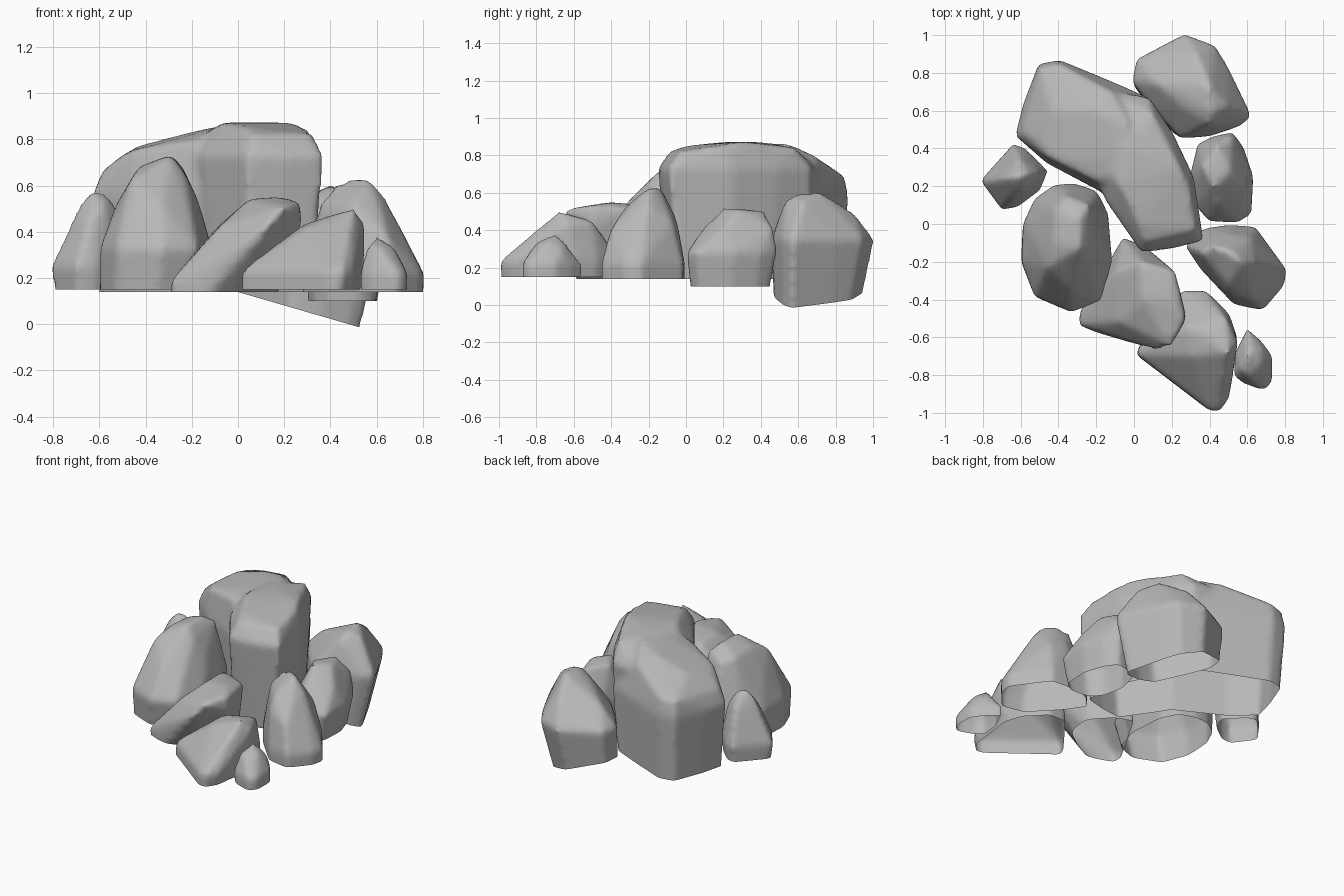
import bpy
import bmesh
from mathutils import Vector

default_cube = bpy.data.objects.get("Cube")
if default_cube:
    bpy.data.objects.remove(default_cube, do_unlink=True)

# One stone grey for every boulder
stone = bpy.data.materials.new("stone_grey")
stone.use_nodes = True
grey = (0.48, 0.48, 0.48, 1)
stone.diffuse_color = grey
shader = stone.node_tree.nodes["Principled BSDF"]
shader.inputs["Base Color"].default_value = grey
shader.inputs["Roughness"].default_value = 0.9


def add_lump(bm, outline, base, shoulder, crown, taper, lean):
    """Convex block: tapered foot, full outline at the shoulder, crown on top."""
    centre = sum((Vector(p) for p in outline), Vector((0, 0))) / len(outline)
    swell = 1.03
    points = []
    for p in outline:
        offset = (Vector(p) - centre) * swell
        foot = centre + offset * taper + Vector(lean)
        points.append(Vector((foot.x, foot.y, base - 0.08)))
        points.append((centre + offset).to_3d() + Vector((0, 0, shoulder)))
    for x, y, z in crown:
        points.append(Vector((x, y, z + 0.012)))
    verts = [bm.verts.new(p) for p in points]
    result = bmesh.ops.convex_hull(bm, input=verts)
    spare = {v for v in result["geom_interior"] + result["geom_unused"]
             if isinstance(v, bmesh.types.BMVert)}
    bmesh.ops.delete(bm, geom=list(spare), context="VERTS")


def make_rock(name, base, lumps, tilt=0.0, pivot_x=0.0):
    """Fuse lumps, soften the edges and trim the open underside."""
    bm = bmesh.new()
    for lump in lumps:
        add_lump(bm, lump["outline"], base, lump["shoulder"], lump["crown"],
                 lump.get("taper", 1), lump.get("lean", (0, 0)))
    bmesh.ops.recalc_face_normals(bm, faces=bm.faces)
    mesh = bpy.data.meshes.new(name)
    bm.to_mesh(mesh)
    bm.free()
    rock = bpy.data.objects.new(name, mesh)
    bpy.context.collection.objects.link(rock)

    remesh = rock.modifiers.new("fuse", "REMESH")
    remesh.mode = "VOXEL"
    remesh.voxel_size = 0.02
    soften = rock.modifiers.new("soften", "SMOOTH")
    soften.factor = 0.5
    soften.iterations = 7
    graph = bpy.context.evaluated_depsgraph_get()
    worn = bpy.data.meshes.new_from_object(rock.evaluated_get(graph))
    rock.modifiers.clear()
    rock.data = worn
    bpy.data.meshes.remove(mesh)
    worn.name = name

    bm = bmesh.new()
    bm.from_mesh(worn)
    bmesh.ops.bisect_plane(bm, geom=bm.verts[:] + bm.edges[:] + bm.faces[:],
                           plane_co=(pivot_x, 0, base), plane_no=(tilt, 0, 1),
                           clear_inner=True)
    for face in bm.faces:
        face.smooth = True
        face.material_index = 0
    bm.to_mesh(worn)
    bm.free()
    worn.materials.clear()
    worn.materials.append(stone)


# Tall bent boulder made of a front block and a lower back block
front_block = dict(
    outline=[(.04, -.14), (.2, -.12), (.36, -.08), (.31, .25), (.2, .48),
             (.08, .66), (-.15, .7), (-.28, .42), (-.14, .12)],
    shoulder=.73, taper=.85,
    crown=[(.06, -.09, .81), (.32, -.03, .81), (.29, .2, .84), (.24, .3, .86),
           (.1, .58, .83), (-.05, .4, .86), (-.07, .2, .86), (.03, 0, .84)])
back_block = dict(
    outline=[(-.5, .84), (-.39, .86), (-.1, .74), (.08, .66), (.08, .4),
             (-.14, .16), (-.46, .33), (-.62, .47), (-.58, .63)],
    shoulder=.57, taper=.9,
    crown=[(-.43, .6, .76), (-.4, .85, .68), (-.5, .82, .67), (-.2, .6, .82),
           (-.2, .35, .8), (-.04, .55, .85), (-.12, .7, .78), (-.5, .45, .72),
           (0, .35, .86), (-.45, .35, .74), (-.59, .48, .65), (-.19, .22, .78)])
make_rock("tall_boulder", .14, [front_block, back_block])

# Upright boulder on the viewer's left
make_rock("upright_boulder", .15, [dict(
    outline=[(-.42, .2), (-.32, .21), (-.2, .17), (-.14, .05), (-.12, -.2),
             (-.18, -.4), (-.33, -.46), (-.52, -.38), (-.59, -.2), (-.58, 0),
             (-.52, .13)],
    shoulder=.33, taper=.88, lean=(-.03, 0),
    crown=[(-.29, -.13, .72), (-.29, .03, .72), (-.43, -.1, .67), (-.42, .08, .66),
           (-.36, .15, .63), (-.24, .1, .67), (-.23, -.15, .64), (-.46, -.23, .62),
           (-.17, -.1, .52), (-.53, -.08, .5), (-.33, -.35, .5), (-.15, -.1, .45)])])

# Leaning boulder, front centre, overhanging on its right
make_rock("leaning_boulder", .14, [dict(
    outline=[(-.06, -.08), (.05, -.12), (.15, -.23), (.12, -.38), (-.05, -.5),
             (-.19, -.57), (-.29, -.53), (-.28, -.46), (-.14, -.3)],
    shoulder=.18, taper=.97,
    crown=[(.04, -.2, .52), (.22, -.25, .5), (.27, -.5, .52), (.28, -.5, .42),
           (.2, -.65, .5), (.12, -.67, .4), (.05, -.4, .53), (.18, -.4, .54),
           (-.1, -.25, .4), (-.08, -.52, .41), (-.12, -.59, .28)])])

# Wedge at the very front
make_rock("front_wedge", .15, [dict(
    outline=[(.26, -.36), (.38, -.36), (.5, -.48), (.54, -.6), (.52, -.75),
             (.5, -.92), (.45, -.99), (.4, -.98), (.3, -.9), (.02, -.69),
             (.05, -.63), (.2, -.5)],
    shoulder=.23, taper=.95, lean=(-.02, 0),
    crown=[(.5, -.68, .49), (.4, -.6, .46), (.28, -.55, .42), (.49, -.5, .44),
           (.55, -.63, .42), (.3, -.7, .41), (.47, -.85, .35)])])

# Small stone beside the wedge
make_rock("small_front_stone", .15, [dict(
    outline=[(.6, -.56), (.67, -.62), (.73, -.7), (.73, -.83), (.69, -.88),
             (.58, -.84), (.53, -.8), (.54, -.68)],
    shoulder=.22, taper=.95,
    crown=[(.6, -.7, .37), (.67, -.74, .33), (.56, -.77, .33), (.61, -.65, .34),
           (.61, -.81, .32), (.68, -.66, .29)])])

# Peaked boulder, front right
make_rock("peaked_boulder", .14, [dict(
    outline=[(.37, -.03), (.5, -.01), (.64, -.02), (.71, -.13), (.8, -.24),
             (.79, -.32), (.68, -.45), (.53, -.42), (.36, -.24), (.28, -.12)],
    shoulder=.22, taper=.97,
    crown=[(.51, -.15, .63), (.57, -.2, .62), (.42, -.12, .59), (.64, -.2, .53),
           (.35, -.15, .51), (.5, -.32, .52), (.62, -.32, .48), (.5, -.37, .44),
           (.64, -.41, .38), (.5, -.05, .45), (.62, -.07, .43)])])

# Rounded boulder on the right
make_rock("round_boulder", .1, [dict(
    outline=[(.34, .42), (.42, .46), (.52, .48), (.58, .4), (.63, .25),
             (.62, .06), (.55, .01), (.4, .02), (.33, .1), (.3, .25)],
    shoulder=.28, taper=.84, lean=(-.02, -.01),
    crown=[(.42, .2, .51), (.44, .42, .49), (.51, .28, .5), (.44, .1, .41),
           (.52, .47, .4), (.36, .3, .49), (.58, .2, .4)])])

# Deep boulder, back right, with a sloping underside
make_rock("deep_boulder", 0, [dict(
    outline=[(.27, 1), (.43, .94), (.5, .82), (.62, .57), (.55, .52),
             (.4, .47), (.25, .46), (.1, .62), (0, .75), (.02, .87)],
    shoulder=.35, taper=.8, lean=(-.05, -.03),
    crown=[(.41, .6, .59), (.4, .73, .59), (.27, .75, .52), (.5, .62, .54),
           (.28, .6, .51), (.33, .9, .48), (.1, .75, .45), (.4, .53, .55)])],
    tilt=.29, pivot_x=.48)

# Small pointed stone, far left
make_rock("pointed_stone", .15, [dict(
    outline=[(-.64, .42), (-.58, .4), (-.46, .28), (-.5, .18), (-.62, .09),
             (-.7, .08), (-.81, .23), (-.73, .32)],
    shoulder=.25, taper=.87,
    crown=[(-.63, .25, .58), (-.56, .27, .55), (-.69, .24, .5), (-.58, .18, .5),
           (-.61, .36, .45), (-.5, .27, .46), (-.65, .13, .42)])])
